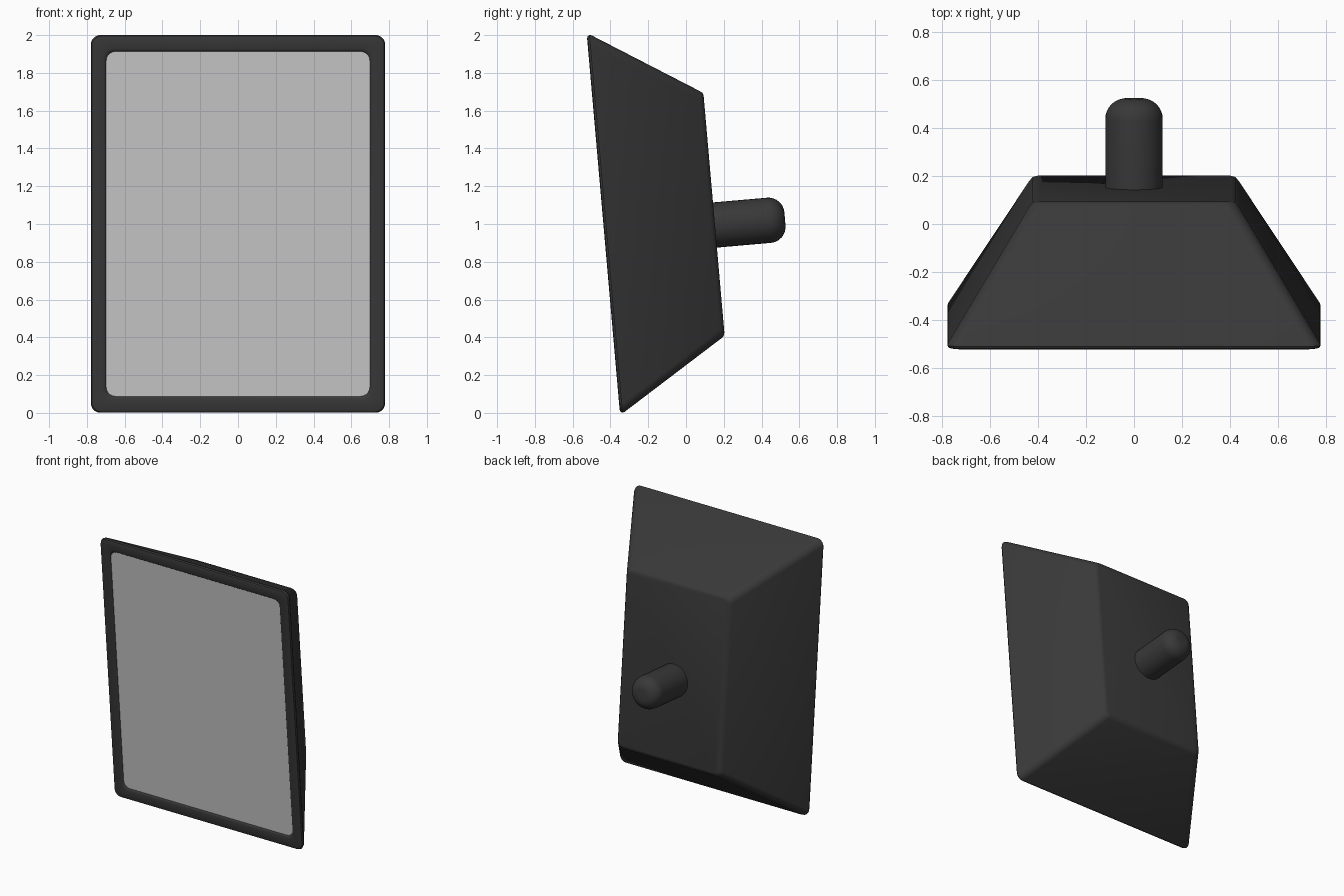
import bpy, bmesh, math
from mathutils import Matrix

if "Cube" in bpy.data.objects:
    bpy.data.objects.remove(bpy.data.objects["Cube"])

TILT = math.radians(5)
# local frame: x sideways, y = depth behind the front face, z = up along the face
PLACE = Matrix.Translation((0, -0.35, 0)) @ Matrix.Rotation(TILT, 4, 'X')

dark = bpy.data.materials.new("dark_plastic")
dark.diffuse_color = (0.04, 0.04, 0.04, 1)
dark.use_nodes = True
dark.node_tree.nodes["Principled BSDF"].inputs["Base Color"].default_value = dark.diffuse_color


def ring(bm, hw, z0, z1, r, y, seg=5):
    """Rounded rectangle loop of vertices at depth y."""
    out = []
    corners = [(hw - r, z1 - r), (-hw + r, z1 - r), (-hw + r, z0 + r), (hw - r, z0 + r)]
    for i, (cx, cz) in enumerate(corners):
        for k in range(seg + 1):
            a = math.pi / 2 * (i + k / seg)
            out.append(bm.verts.new((cx + r * math.cos(a), y, cz + r * math.sin(a))))
    return out


def bridge(bm, a, b):
    n = len(a)
    for i in range(n):
        bm.faces.new((a[i], a[(i + 1) % n], b[(i + 1) % n], b[i]))


def finish(bm, name, mat=None, angle=30):
    bmesh.ops.recalc_face_normals(bm, faces=bm.faces)
    bm.transform(PLACE)
    me = bpy.data.meshes.new(name)
    bm.to_mesh(me)
    bm.free()
    ob = bpy.data.objects.new(name, me)
    bpy.context.collection.objects.link(ob)
    if mat:
        me.materials.append(mat)
    bpy.ops.object.select_all(action='DESELECT')
    ob.select_set(True)
    bpy.context.view_layer.objects.active = ob
    bpy.ops.object.shade_smooth_by_angle(angle=math.radians(angle))
    return ob


# tapered housing: rings from the back panel round to the inner edge of the bezel
bm = bmesh.new()
sections = [
    (0.405, 0.375, 1.635, 0.03, 0.588),
    (0.423, 0.358, 1.650, 0.04, 0.583),
    (0.437, 0.345, 1.662, 0.05, 0.567),
    (0.776, 0.003, 2.004, 0.05, 0.025),
    (0.779, 0.000, 2.007, 0.05, 0.014),
    (0.774, 0.005, 2.002, 0.05, 0.004),
    (0.762, 0.017, 1.990, 0.05, 0.000),
    (0.712, 0.073, 1.934, 0.05, 0.000),
    (0.702, 0.083, 1.924, 0.05, 0.004),
    (0.698, 0.087, 1.920, 0.05, 0.010),
]
loops = [ring(bm, *s) for s in sections]
for a, b in zip(loops, loops[1:]):
    bridge(bm, a, b)
bm.faces.new(loops[0])
finish(bm, "housing", dark, 40)

# flat front panel filling the bezel
bm = bmesh.new()
face = bm.faces.new(ring(bm, *sections[-1]))
ob = finish(bm, "front_panel")
if ob.data.polygons[0].normal.y > 0:
    ob.data.flip_normals()

# round mounting stem with a softened end
bm = bmesh.new()
R, SEG, BEV, Y0, Y1 = 0.12, 32, 0.085, 0.57, 0.96
profile = [(R, Y0)] + [
    (R - BEV + BEV * math.cos(t), Y1 - BEV + BEV * math.sin(t))
    for t in (math.pi / 2 * k / 8 for k in range(9))]
rings = [[bm.verts.new((r * math.cos(2 * math.pi * i / SEG), y,
                        0.947 + r * math.sin(2 * math.pi * i / SEG)))
          for i in range(SEG)] for r, y in profile]
for a, b in zip(rings, rings[1:]):
    bridge(bm, a, b)
bm.faces.new(rings[0])
bm.faces.new(rings[-1])
finish(bm, "mounting_stem", dark, 40)
